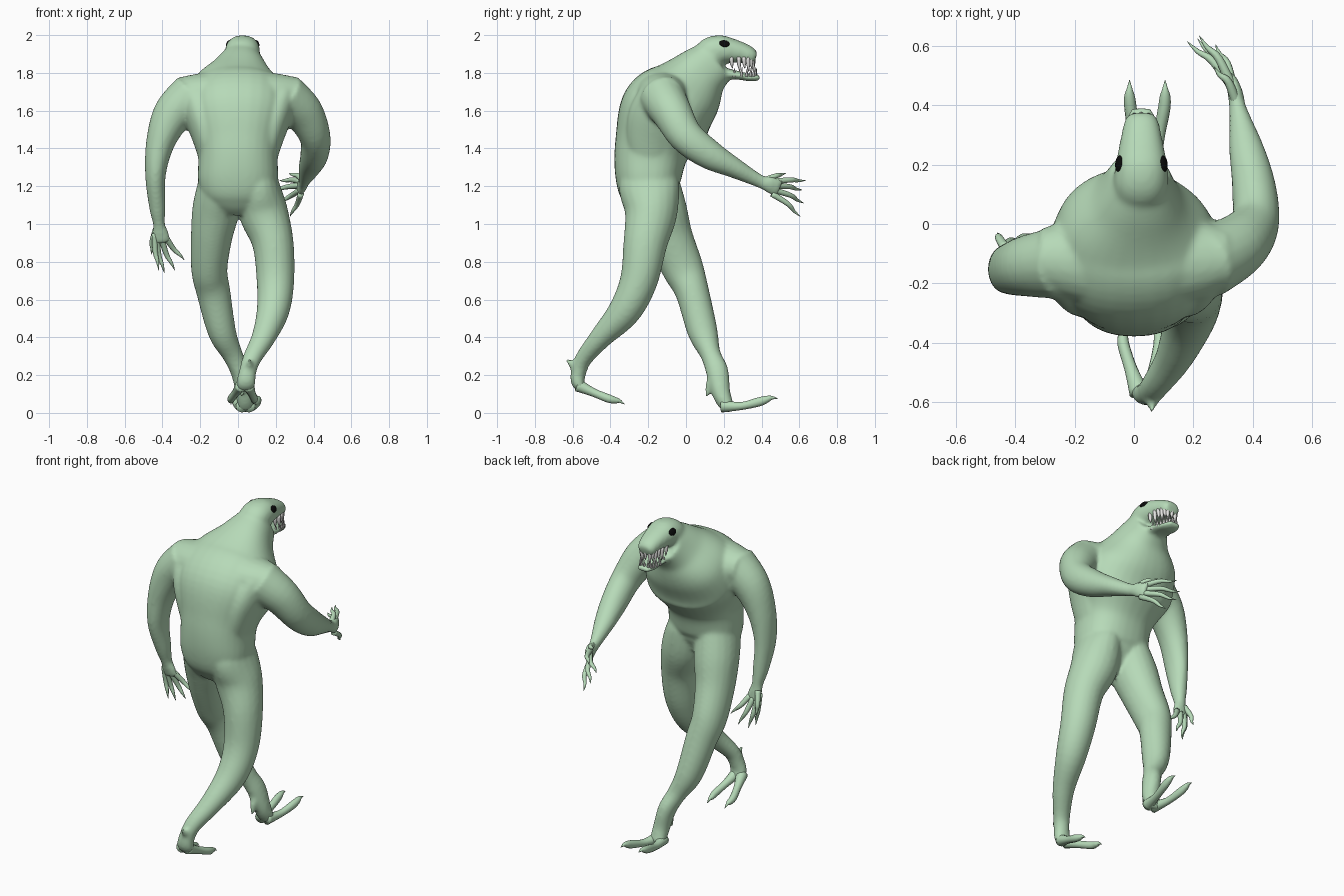
import bpy, bmesh, math
from mathutils import Vector


def material(name, rgb):
    m = bpy.data.materials.new(name)
    m.diffuse_color = (*rgb, 1)
    return m


GREEN = material("pale green skin", (0.47, 0.70, 0.48))
BLACK = material("black eye", (0.003, 0.003, 0.003))
WHITE = material("tooth white", (0.75, 0.75, 0.73))


def resample(pts, steps):
    """Catmull-Rom through (x, y, z, radius_side, radius_depth) points."""
    pts = [tuple(p) + (p[3],) if len(p) == 4 else tuple(p) for p in pts]
    out = []
    for i in range(len(pts) - 1):
        a, b = pts[max(i - 1, 0)], pts[i]
        c, d = pts[i + 1], pts[min(i + 2, len(pts) - 1)]
        for k in range(steps):
            t = k / steps
            out.append([0.5 * (2 * q + (r - p) * t + (2 * p - 5 * q + 4 * r - s) * t * t
                               + (3 * q - p - 3 * r + s) * t ** 3)
                        for p, q, r, s in zip(a, b, c, d)])
    return out + [list(pts[-1])]


def loft(bm, pts, sides=20, steps=5, power=1.0):
    """Closed tube of elliptical rings swept along a path."""
    rows = resample(pts, steps)
    pos = [Vector(r[:3]) for r in rows]
    rings = []
    for i, r in enumerate(rows):
        t = (pos[min(i + 1, len(pos) - 1)] - pos[max(i - 1, 0)]).normalized()
        ref = Vector((0, 1, 0)) if abs(t.x) > 0.9 else Vector((1, 0, 0))
        u = (ref - t * ref.dot(t)).normalized()
        v = t.cross(u)
        ring = []
        for k in range(sides):
            a = 2 * math.pi * k / sides
            c, s = (math.copysign(abs(f) ** power, f) for f in (math.cos(a), math.sin(a)))
            ring.append(bm.verts.new(pos[i] + u * c * max(r[3], 0.001) + v * s * max(r[4], 0.001)))
        rings.append(ring)
    for a, b in zip(rings, rings[1:]):
        for k in range(sides):
            n = (k + 1) % sides
            bm.faces.new((a[k], a[n], b[n], b[k]))
    bm.faces.new(rings[0][::-1])
    bm.faces.new(rings[-1])


def finish(bm, name, mat):
    bmesh.ops.recalc_face_normals(bm, faces=bm.faces)
    for f in bm.faces:
        f.smooth = True
    me = bpy.data.meshes.new(name)
    bm.to_mesh(me)
    bm.free()
    me.materials.append(mat)
    ob = bpy.data.objects.new(name, me)
    bpy.context.collection.objects.link(ob)
    return ob


# Body: overlapping lofts fused into one skin
bm = bmesh.new()
# torso and neck
loft(bm, [(0, -.17, 1.07, .10, .09), (0, -.19, 1.14, .18, .14), (0, -.20, 1.23, .212, .172),
          (0, -.18, 1.40, .215, .20), (0, -.105, 1.58, .285, .25),
          (0, 0, 1.70, .255, .205), (.012, .085, 1.80, .155, .15), (.022, .17, 1.87, .098, .118)],
     32, 7, .87)
# shoulders
loft(bm, [(-.32, -.115, 1.68, .10, .095), (-.22, -.12, 1.68, .135, .115), (-.1, -.12, 1.68, .16, .13),
          (.1, -.12, 1.68, .16, .13), (.22, -.12, 1.68, .135, .115), (.32, -.115, 1.68, .10, .095)])
# flanks filling the space from waist to armpit
for s in (-1, 1):
    loft(bm, [(s * .13, -.19, 1.30, .06, .10), (s * .165, -.185, 1.45, .075, .13),
              (s * .20, -.165, 1.57, .085, .14), (s * .24, -.13, 1.68, .085, .12)])
# upper head and lower jaw
loft(bm, [(.018, .06, 1.84, .06, .05), (.022, .12, 1.90, .09, .08), (.025, .18, 1.92, .09, .08),
          (.025, .24, 1.917, .08, .066), (.025, .30, 1.905, .068, .054), (.025, .345, 1.888, .058, .045),
          (.025, .37, 1.88, .044, .03)], 24, 5, .9)
loft(bm, [(.022, .16, 1.80, .075, .04), (.025, .26, 1.79, .066, .024),
          (.025, .34, 1.775, .056, .02), (.025, .39, 1.776, .036, .017)], 24, 5, .9)
# arm reaching forward, with palm
loft(bm, [(.24, -.13, 1.68, .125), (.345, -.075, 1.59, .107), (.407, .0, 1.465, .083, .092),
          (.405, .12, 1.37, .075, .08), (.38, .25, 1.30, .06, .056), (.35, .39, 1.227, .03, .036),
          (.342, .44, 1.21, .027, .045), (.325, .495, 1.185, .017, .05)])
# arm hanging down, with palm
loft(bm, [(-.24, -.13, 1.68, .125), (-.345, -.14, 1.58, .107), (-.411, -.15, 1.43, .077, .09),
          (-.437, -.15, 1.26, .055, .077), (-.427, -.12, 1.09, .044, .05),
          (-.418, -.10, 1.0, .032, .033), (-.41, -.09, .95, .044, .026), (-.40, -.08, .90, .046, .018)])
# trailing leg
loft(bm, [(.09, -.19, 1.32, .09, .13), (.105, -.195, 1.2, .115, .16), (.135, -.185, 1.06, .13, .14),
          (.185, -.215, .9, .110, .117),
          (.198, -.25, .70, .10, .10), (.185, -.325, .54, .087, .087), (.135, -.45, .40, .064, .06),
          (.075, -.54, .29, .05, .046), (.052, -.568, .22, .046, .042),
          (.042, -.572, .16, .052, .036), (.038, -.545, .125, .046, .024)])
# leading leg
loft(bm, [(-.09, -.19, 1.32, .09, .13), (-.10, -.175, 1.2, .115, .145), (-.118, -.13, 1.07, .125, .137),
          (-.14, -.085, .93, .11, .122),
          (-.152, -.015, .76, .096, .11), (-.13, .033, .64, .09, .09), (-.085, .088, .43, .075, .08),
          (-.03, .13, .31, .055, .055), (.01, .165, .22, .05, .06),
          (.035, .185, .11, .048, .05), (.04, .215, .043, .048, .04), (.04, .245, .026, .045, .026)])
# heel spurs, blended into the ankles
loft(bm, [(.02, .165, .22, .03), (.02, .128, .16, .024), (.02, .108, .08, .008)], 12, 4)
loft(bm, [(.06, -.55, .23, .035), (.06, -.59, .245, .026), (.06, -.635, .285, .008)], 12, 4)
body = finish(bm, "body_skin", GREEN)
rm = body.modifiers.new("fuse", 'REMESH')
rm.mode = 'VOXEL'
rm.voxel_size = 0.0095
rm.use_smooth_shade = True
sm = body.modifiers.new("soften", 'SMOOTH')
sm.factor = 0.5
sm.iterations = 14


# Fingers: base, slightly bowed middle, sharp tip
def digit(bm, base, tip, bow, r=.017):
    b, t = Vector(base), Vector(tip)
    m = b.lerp(t, .5) + Vector(bow)
    loft(bm, [(*b, r), (*m, r * .8), (*b.lerp(t, .8).lerp(m, .1), r * .5), (*t, .001)], 10, 4)


bm = bmesh.new()
for base, tip in [((.332, .46, 1.225), (.22, .635, 1.23)), ((.33, .465, 1.203), (.18, .615, 1.18)),
                  ((.33, .465, 1.18), (.215, .625, 1.11)), ((.333, .455, 1.16), (.275, .605, 1.04)),
                  ((.345, .41, 1.23), (.27, .53, 1.27))]:
    digit(bm, base, tip, (.01, .01, .006))
finish(bm, "forward_hand_fingers", GREEN)

bm = bmesh.new()
for base, tip in [((-.432, -.085, .93), (-.39, -.05, .74)), ((-.405, -.08, .92), (-.335, -.03, .755)),
                  ((-.38, -.08, .925), (-.285, -.03, .81)), ((-.44, -.09, .95), (-.42, -.08, .755)),
                  ((-.435, -.08, .97), (-.46, -.03, .84))]:
    digit(bm, base, tip, (-.008, .008, 0))
finish(bm, "hanging_hand_fingers", GREEN)

# Feet: two splayed clawed toes each
bm = bmesh.new()
for s in (-1, 1):
    loft(bm, [(.04 + s * .018, .19, .036, .034), (.042 + s * .04, .29, .036, .021),
              (.045 + s * .056, .385, .058, .021, .024), (.045 + s * .06, .43, .073, .018),
              (.045 + s * .06, .455, .08, .01), (.045 + s * .06, .485, .076, .001)], 12, 4)
finish(bm, "leading_foot_toes", GREEN)

bm = bmesh.new()
for s in (-1, 1):
    loft(bm, [(.036 + s * .018, -.57, .145, .034), (.03 + s * .04, -.49, .108, .022),
              (.025 + s * .06, -.41, .076, .02, .022), (.023 + s * .06, -.37, .066, .016),
              (.023 + s * .06, -.35, .062, .009), (.023 + s * .06, -.325, .045, .001)], 12, 4)
finish(bm, "trailing_foot_toes", GREEN)

# Teeth: cones around both jaws
bm = bmesh.new()
N = 13
for i in range(N):
    a = math.pi * i / (N - 1)
    c, s = math.cos(a), math.sin(a)
    x = .025 + .059 * math.copysign(abs(c) ** .6, c)
    y = .24 + .115 * abs(s) ** .8
    length = .068 if i % 2 else .05
    loft(bm, [(x, y, 1.885, .011), (x, y + .002, 1.872 - length * .4, .010),
              (x, y + .006, 1.872 - length, .001)], 8, 2)
    x2 = .025 + (x - .025) * .9
    loft(bm, [(x2, y + .014, 1.78, .010), (x2, y + .018, 1.808 + length * .35, .001)], 8, 1)
finish(bm, "teeth", WHITE)

# Eyes: flattened ovals on the sides of the head
for side, label in ((-1, "left"), (1, "right")):
    bpy.ops.mesh.primitive_uv_sphere_add(segments=20, ring_count=12, radius=1,
                                         location=(.025 + side * .075, .203, 1.955))
    eye = bpy.context.object
    eye.name = label + "_eye"
    eye.scale = (.011, .028, .02)
    eye.rotation_euler = (math.radians(-8), -side * math.radians(28), side * math.radians(8))
    eye.data.materials.append(BLACK)
    bpy.ops.object.shade_smooth()
